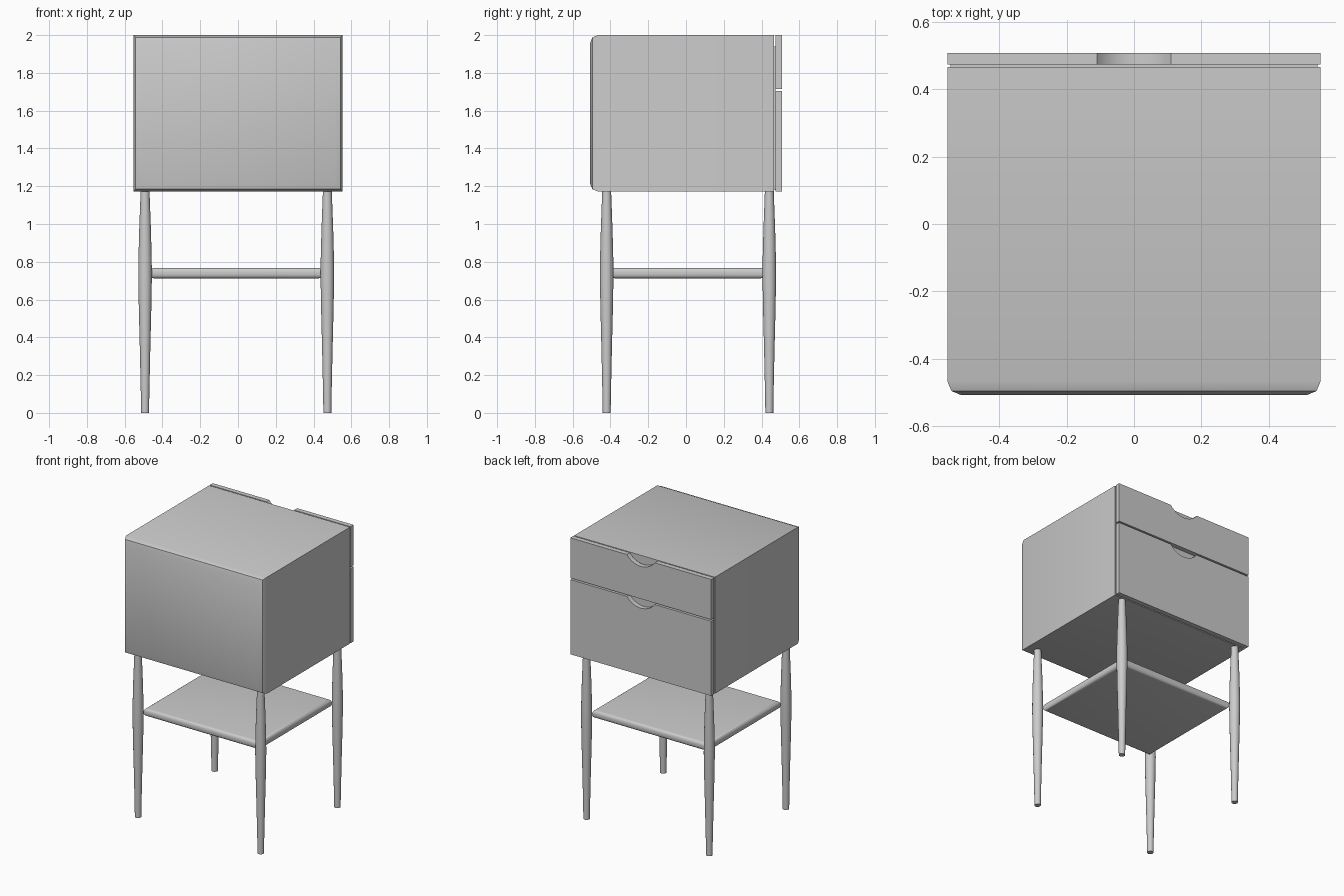
import bpy, bmesh, math

if "Cube" in bpy.data.objects:
    bpy.data.objects.remove(bpy.data.objects["Cube"])


def finish(name, bm, angle=35):
    bmesh.ops.recalc_face_normals(bm, faces=bm.faces)
    mesh = bpy.data.meshes.new(name)
    bm.to_mesh(mesh)
    bm.free()
    ob = bpy.data.objects.new(name, mesh)
    bpy.context.collection.objects.link(ob)
    bpy.ops.object.select_all(action='DESELECT')
    ob.select_set(True)
    bpy.context.view_layer.objects.active = ob
    bpy.ops.object.shade_smooth_by_angle(angle=math.radians(angle))
    return ob


def box(name, x, y, z, pick=None, width=0.0, segments=2):
    """Box from (min, max) ranges; edges accepted by pick are bevelled."""
    bm = bmesh.new()
    bmesh.ops.create_cube(bm, size=1)
    for v in bm.verts:
        v.co = [r[0] if c < 0 else r[1] for r, c in zip((x, y, z), v.co)]
    if pick:
        edges = [e for e in bm.edges if pick(*(v.co for v in e.verts))]
        bmesh.ops.bevel(bm, geom=edges, offset=width, segments=segments,
                        profile=0.5, affect='EDGES')
    return finish(name, bm)


def drawer_front(name, z0, z1):
    """Flat panel with a curved finger notch in its top edge."""
    half, depth, n = 0.11, 0.055, 14
    radius = (half ** 2 + depth ** 2) / (2 * depth)
    sweep = math.asin(half / radius)
    pts = [(-W, z0), (W, z0), (W, z1)]
    for i in range(n + 1):
        a = sweep * (1 - 2 * i / n)
        pts.append((radius * math.sin(a), z1 + radius - depth - radius * math.cos(a)))
    pts.append((-W, z1))
    bm = bmesh.new()
    face = bm.faces.new([bm.verts.new((x, 0.474, z)) for x, z in pts])
    ext = bmesh.ops.extrude_face_region(bm, geom=[face])
    verts = [g for g in ext['geom'] if isinstance(g, bmesh.types.BMVert)]
    bmesh.ops.translate(bm, verts=verts, vec=(0, 0.034, 0))
    return finish(name, bm)


def leg(name, x, y):
    """Turned leg, thickest at shelf height."""
    profile = [(0, 0.0), (0.021, 0.0), (0.0225, 0.1), (0.028, 0.35), (0.033, 0.55),
               (0.036, 0.72), (0.035, 0.82), (0.031, 0.97), (0.024, 1.16),
               (0.0235, 1.175), (0, 1.175)]
    bm = bmesh.new()
    verts = [bm.verts.new((r, 0, z)) for r, z in profile]
    edges = [bm.edges.new(p) for p in zip(verts, verts[1:])]
    bmesh.ops.spin(bm, geom=verts + edges, cent=(0, 0, 0), axis=(0, 0, 1),
                   angle=math.tau, steps=24)
    bmesh.ops.remove_doubles(bm, verts=bm.verts, dist=1e-5)
    ob = finish(name, bm)
    ob.location = (x, y, 0)


W = 0.554
BOTTOM, TOP = 1.172, 2.0
REAR = -0.508

# Cabinet body, rounded around its plain face
box('cabinet_body', (-W, W), (REAR, 0.466), (BOTTOM, TOP),
    lambda a, b: a.y < -0.5 and b.y < -0.5, 0.042, 2)

# Recessed strip joining the body and drawer fronts
box('drawer_backing', (-0.545, 0.545), (0.46, 0.4745), (BOTTOM + 0.008, TOP - 0.06))

# Drawer fronts
drawer_front('lower_drawer_front', BOTTOM, 1.703)
drawer_front('upper_drawer_front', 1.714, TOP)

# Legs
for side, x in (('left', -0.492), ('right', 0.473)):
    for end, y in (('front', -0.42), ('back', 0.441)):
        leg(f'{end}_{side}_leg', x, y)

# Shelf with rounded rims, set between the legs
box('shelf', (-0.466, 0.447), (-0.396, 0.416), (0.712, 0.768),
    lambda a, b: abs(a.z - b.z) < 1e-4, 0.022, 4)
